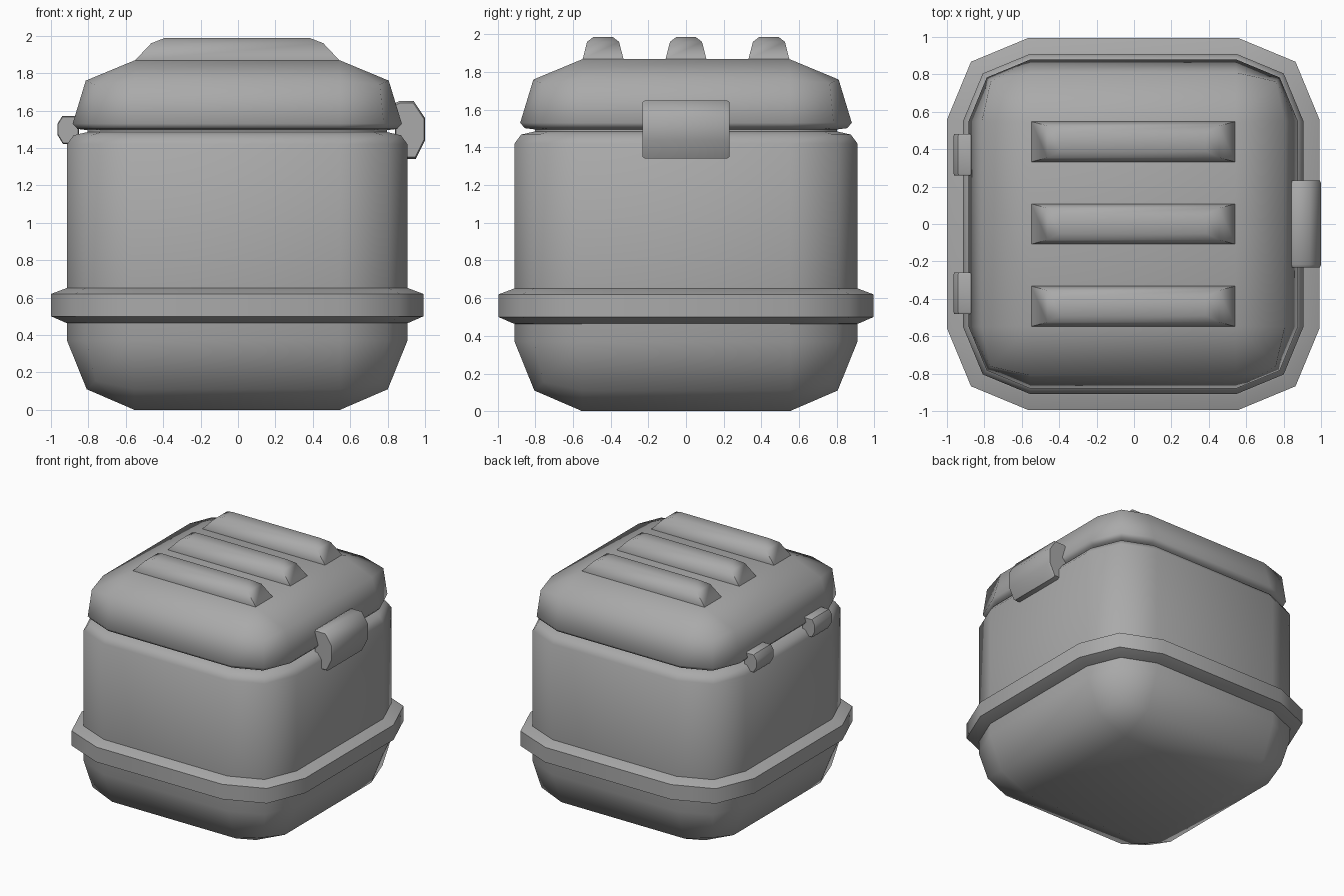
import bpy, bmesh, math

default = bpy.data.objects.get("Cube")
if default:
    bpy.data.objects.remove(default, do_unlink=True)

CX = -0.004  # centre of the box across its width

metal = bpy.data.materials.new("plain grey")
metal.use_nodes = True
GREY = (0.4, 0.4, 0.4, 1)
metal.diffuse_color = GREY
metal.node_tree.nodes["Principled BSDF"].inputs["Base Color"].default_value = GREY


def finish(name, bm, angle=60):
    bmesh.ops.remove_doubles(bm, verts=bm.verts, dist=0.0005)
    bmesh.ops.recalc_face_normals(bm, faces=bm.faces)
    mesh = bpy.data.meshes.new(name)
    bm.to_mesh(mesh)
    bm.free()
    obj = bpy.data.objects.new(name, mesh)
    bpy.context.collection.objects.link(obj)
    mesh.materials.append(metal)
    bpy.ops.object.select_all(action="DESELECT")
    obj.select_set(True)
    bpy.context.view_layer.objects.active = obj
    bpy.ops.object.shade_smooth_by_angle(angle=math.radians(angle))
    return obj


def loft(name, rings, angle=60):
    """Skin a stack of equal-length point rings and cap both ends."""
    bm = bmesh.new()
    loops = [[bm.verts.new(p) for p in ring] for ring in rings]
    n = len(loops[0])
    for a, b in zip(loops, loops[1:]):
        for i in range(n):
            j = (i + 1) % n
            bm.faces.new((a[i], a[j], b[j], b[i]))
    bm.faces.new(loops[0][::-1])
    bm.faces.new(loops[-1])
    return finish(name, bm, angle)


def rounded_square(core, r, z, k=0.707, dz=0.0):
    """Square with two-step corners; k and dz place the middle corner point."""
    pts = []
    for q in range(4):
        c, s = round(math.cos(q * math.pi / 2)), round(math.sin(q * math.pi / 2))
        for x, y, h in ((core + r, core, z), (core + r * k, core + r * k, z + dz),
                        (core, core + r, z)):
            pts.append((CX + c * x - s * y, s * x + c * y, h))
    return pts


# Main body with a rounded underside and a narrow neck
loft("body", [
    rounded_square(0.55, 0, 0),
    rounded_square(0.55, 0.255, 0.11, 0.816, 0.045),
    rounded_square(0.55, 0.36, 0.37),
    rounded_square(0.55, 0.36, 1.42),
    rounded_square(0.55, 0.325, 1.468),
    rounded_square(0.55, 0.25, 1.485),
    rounded_square(0.55, 0.25, 1.52),
])

# Lid with a domed edge
loft("lid", [
    rounded_square(0.55, 0.25, 1.495),
    rounded_square(0.55, 0.305, 1.502),
    rounded_square(0.55, 0.33, 1.53),
    rounded_square(0.55, 0.26, 1.76, 0.816, -0.02),
    rounded_square(0.545, 0, 1.87),
])

# Bumper band around the lower body
loft("bumper_band", [
    rounded_square(0.56, 0.34, 0.463),
    rounded_square(0.56, 0.355, 0.465),
    rounded_square(0.56, 0.435, 0.50),
    rounded_square(0.56, 0.435, 0.62),
    rounded_square(0.56, 0.355, 0.65),
    rounded_square(0.56, 0.34, 0.652),
])

# Raised ribs on the lid
for label, y in (("front", -0.44), ("middle", 0), ("back", 0.44)):
    loft(label + "_rib", [
        [(CX + sx * hx, y + sy * hy, z)
         for sx, sy in ((1, 1), (-1, 1), (-1, -1), (1, -1))]
        for hx, hy, z in ((0.545, 0.108, 1.85), (0.545, 0.108, 1.87),
                          (0.46, 0.085, 1.96), (0.39, 0.05, 1.987))
    ])


def clasp(name, profile, y, half, inset):
    """Side profile in x and z, extruded along y with softened ends."""
    mx = sum(p[0] for p in profile) / len(profile)
    mz = sum(p[1] for p in profile) / len(profile)

    def section(py, f):
        return [(mx + (x - mx) * f, py, mz + (z - mz) * f) for x, z in profile]

    loft(name, [section(y - half, 0.93), section(y - half + inset, 1),
                section(y + half - inset, 1), section(y + half, 0.93)], 50)


# Latch on the left side, two hinges on the right side
clasp("latch", [(0.84, 1.64), (0.86, 1.65), (0.94, 1.65), (1.0, 1.56),
                (1.0, 1.44), (0.95, 1.34), (0.89, 1.34), (0.84, 1.42)],
      0, 0.232, 0.015)
for label, y in (("front", -0.37), ("back", 0.37)):
    clasp(label + "_hinge", [(-0.85, 1.57), (-0.94, 1.57), (-0.965, 1.53),
                             (-0.965, 1.47), (-0.935, 1.42), (-0.85, 1.42)],
          y, 0.11, 0.01)
